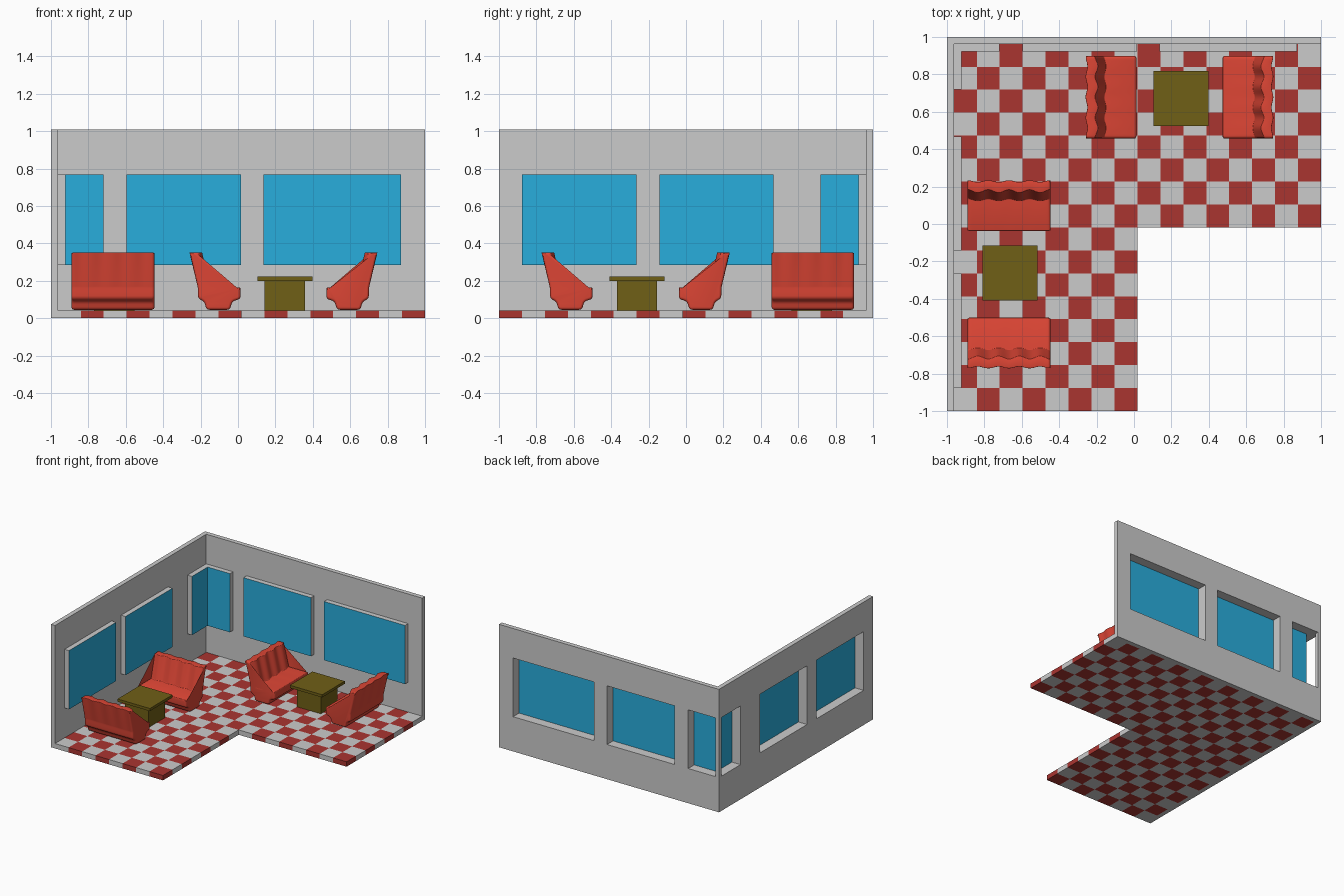
import bpy, bmesh, math
from mathutils import Vector

if "Cube" in bpy.data.objects:
    bpy.data.objects.remove(bpy.data.objects["Cube"])


def material(name, rgb):
    m = bpy.data.materials.new(name)
    m.diffuse_color = (*rgb, 1)
    m.use_nodes = True
    m.node_tree.nodes["Principled BSDF"].inputs["Base Color"].default_value = m.diffuse_color
    return m


RED_TILE = material("tile_red", (0.40, 0.035, 0.03))
VINYL = material("red_vinyl", (0.72, 0.06, 0.035))
GLASS = material("blue_glass", (0.022, 0.42, 0.72))
WOOD = material("brown_wood", (0.16, 0.115, 0.008))


def finish(name, bm, mat=None, normals=True):
    if normals:
        bmesh.ops.recalc_face_normals(bm, faces=bm.faces[:])
    me = bpy.data.meshes.new(name)
    bm.to_mesh(me)
    bm.free()
    ob = bpy.data.objects.new(name, me)
    bpy.context.collection.objects.link(ob)
    if mat:
        me.materials.append(mat)
    return ob


def prism(name, pts, z0, z1, mat=None):
    bm = bmesh.new()
    lo = [bm.verts.new((x, y, z0)) for x, y in pts]
    hi = [bm.verts.new((x, y, z1)) for x, y in pts]
    bm.faces.new(lo[::-1])
    bm.faces.new(hi)
    n = len(pts)
    for i in range(n):
        j = (i + 1) % n
        bm.faces.new((lo[i], lo[j], hi[j], hi[i]))
    return finish(name, bm, mat)


def box(name, x0, x1, y0, y1, z0, z1, mat=None):
    return prism(name, [(x0, y0), (x1, y0), (x1, y1), (x0, y1)], z0, z1, mat)


# Checkered L-shaped floor
T, N = 0.1227, 16
bm = bmesh.new()
for i in range(N):
    for j in range(N):
        if i < 8 and j < 8:
            continue
        x, y = 1 - i * T, -1 + j * T
        f = bm.faces.new([bm.verts.new((a, b, 0.04)) for a, b in
                          ((x - T, y), (x, y), (x, y + T), (x - T, y + T))])
        f.material_index = 1 - (i + j) % 2
bmesh.ops.remove_doubles(bm, verts=bm.verts[:], dist=0.001)
floor = finish("checkered_floor", bm, normals=False)
floor.data.materials.append(None)
floor.data.materials.append(RED_TILE)
sol = floor.modifiers.new("thickness", "SOLIDIFY")
sol.thickness, sol.offset = 0.04, -1

# Two walls meeting at the back left corner
W = 0.963
wall = prism("walls", [(-1, -1), (-W, -1), (-W, W), (1, W), (1, 1), (-1, 1)], 0, 1.01)
Z0, Z1 = 0.285, 0.767
back_spans = [(-0.597, 0.017), (0.137, 0.872)]
left_spans = [(-0.877, -0.265), (-0.143, 0.467)]
cuts = [(a, b, 0.9, 1.1) for a, b in back_spans + [(-0.97, -0.72)]]
cuts += [(-1.1, -0.9, a, b) for a, b in left_spans + [(0.72, 0.97)]]
for k, c in enumerate(cuts):
    cutter = box(f"window_cutter_{k}", *c, Z0, Z1)
    cutter.hide_render = True
    cutter.hide_set(True)
    mod = wall.modifiers.new("opening", "BOOLEAN")
    mod.object, mod.operation, mod.solver = cutter, "DIFFERENCE", "EXACT"
bpy.context.view_layer.objects.active = wall
for mod in list(wall.modifiers):
    bpy.ops.object.modifier_apply(modifier=mod.name)
for ob in list(bpy.data.objects):
    if ob.name.startswith("window_cutter"):
        bpy.data.objects.remove(ob)


# Projecting window boxes: thin frame sheets closed by glass on the room side
def window(name, inner, outer):
    frame, glass = bmesh.new(), bmesh.new()

    def quad(b, *p):
        b.faces.new([b.verts.new(q) for q in p])
    for k in range(len(inner) - 1):
        a, b, c, d = inner[k], inner[k + 1], outer[k + 1], outer[k]
        for z in (Z0, Z1):
            quad(frame, *[(*p, z) for p in (a, b, c, d)])
        quad(glass, (*a, Z0), (*b, Z0), (*b, Z1), (*a, Z1))
    for k in (0, -1):
        quad(frame, (*inner[k], Z0), (*outer[k], Z0), (*outer[k], Z1), (*inner[k], Z1))
    for b in (frame, glass):
        bmesh.ops.remove_doubles(b, verts=b.verts[:], dist=0.0005)
    finish(name + "_frame", frame)
    finish(name + "_glass", glass, GLASS)


G = 0.922
for k, (a, b) in enumerate(back_spans):
    window(f"back_window_{k}", [(b, G), (a, G)], [(b, W), (a, W)])
for k, (a, b) in enumerate(left_spans):
    window(f"left_window_{k}", [(-G, b), (-G, a)], [(-W, b), (-W, a)])
window("corner_window", [(-0.72, G), (-G, G), (-G, 0.72)],
       [(-0.72, W), (-W, W), (-W, 0.72)])

# Tables
for k, (cx, cy) in enumerate([(0.25, 0.672), (-0.662, -0.262)]):
    box(f"table_top_{k}", cx - .147, cx + .147, cy - .147, cy + .147, 0.2, 0.222, WOOD)
    box(f"table_base_{k}", cx - .108, cx + .108, cy - .108, cy + .108, 0.04, 0.2, WOOD)

# Bench side profile: depth, height, flute weight
PROFILE = [(-.250, .352, .6), (-.192, .352, 1), (-.150, .165, .6), (.013, .165, 0),
           (.013, .103, 0), (-.030, .090, 0), (-.044, .045, 0), (-.168, .045, 0),
           (-.180, .088, 0), (-.213, .105, 0), (-.215, .165, 0)]


def rounded(pts, r=0.016, seg=4):
    out, n = [], len(pts)
    for i in range(n):
        p, a, b = Vector(pts[i]), Vector(pts[i - 1]), Vector(pts[(i + 1) % n])
        p0 = p.lerp(a, min(0.45, r / (a - p).length))
        p1 = p.lerp(b, min(0.45, r / (b - p).length))
        for s in range(seg + 1):
            t = s / seg
            out.append(p0.lerp(p, t).lerp(p.lerp(p1, t), t))
    return out


def bench(name, v0, v1, place):
    prof = rounded(PROFILE)
    n, r = len(prof), 0.014
    steps = [(v0 + r * (1 - math.cos(t)), r * (1 - math.sin(t)))
             for t in (0, .4, .8, 1.2)]
    body = [(v0 + r + (v1 - v0 - 2 * r) * k / 40, 0) for k in range(41)]
    ends = [(v0 + v1 - v, d) for v, d in reversed(steps)]
    bm, rings = bmesh.new(), []
    for v, d in steps + body + ends:
        wave = -0.008 * (1 - math.cos(2 * math.pi * 4 * (v - v0) / (v1 - v0) + math.pi))
        ring = []
        for i, p in enumerate(prof):
            t = prof[(i + 1) % n] - prof[i - 1]
            nrm = Vector((t.y, -t.x)).normalized()
            u = p.x + nrm.x * d + wave * p.z
            z = p.y + nrm.y * d
            ring.append(bm.verts.new((*place(u, v), z)))
        rings.append(ring)
    for a, b in zip(rings, rings[1:]):
        for i in range(n):
            j = (i + 1) % n
            bm.faces.new((a[i], a[j], b[j], b[i]))
    bm.faces.new(rings[0])
    bm.faces.new(rings[-1])
    ob = finish(name, bm, VINYL)
    bpy.ops.object.select_all(action="DESELECT")
    ob.select_set(True)
    bpy.context.view_layer.objects.active = ob
    bpy.ops.object.shade_smooth_by_angle(angle=math.radians(40))


# Facing pairs of benches along each wall
bench("back_bench_left", 0.458, 0.898, lambda u, v: (u, v))
bench("back_bench_right", 0.458, 0.898, lambda u, v: (0.486 - u, v))
bench("left_bench_rear", -0.89, -0.447, lambda u, v: (v, -0.025 - u))
bench("left_bench_front", -0.89, -0.447, lambda u, v: (v, u - 0.513))
